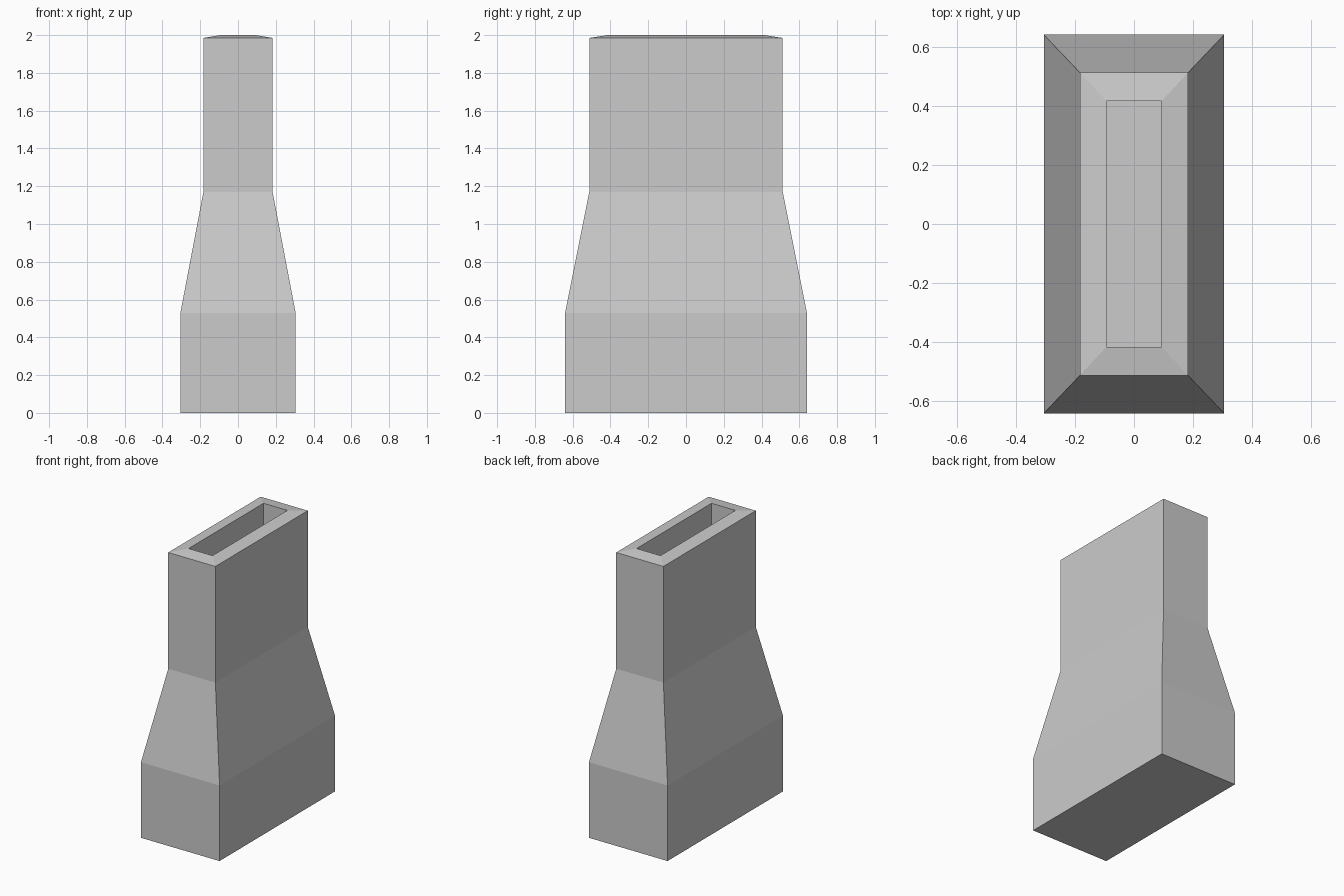
import bpy, bmesh

if "Cube" in bpy.data.objects:
    bpy.data.objects.remove(bpy.data.objects["Cube"])

# Rectangular rings (half width x, half depth y, z), from base up, over the rim and down the flue
RINGS = [
    (0.305, 0.64, 0.0),     # base
    (0.305, 0.64, 0.53),    # plinth top
    (0.183, 0.512, 1.17),   # shoulder top
    (0.183, 0.512, 1.985),  # outer rim
    (0.093, 0.415, 2.0),    # inner rim
    (0.093, 0.415, 1.55),   # flue floor
]


def ring(bm, hx, hy, z):
    return [bm.verts.new((sx * hx, sy * hy, z))
            for sx, sy in ((-1, -1), (1, -1), (1, 1), (-1, 1))]


bm = bmesh.new()
loops = [ring(bm, *r) for r in RINGS]

# Walls between neighbouring rings
for lo, hi in zip(loops, loops[1:]):
    for i in range(4):
        j = (i + 1) % 4
        bm.faces.new((lo[i], lo[j], hi[j], hi[i]))

# Underside and flue floor
bm.faces.new(loops[0][::-1])
bm.faces.new(loops[-1])
bmesh.ops.recalc_face_normals(bm, faces=bm.faces)

mesh = bpy.data.meshes.new("chimney")
bm.to_mesh(mesh)
bm.free()
bpy.context.collection.objects.link(bpy.data.objects.new("chimney", mesh))
